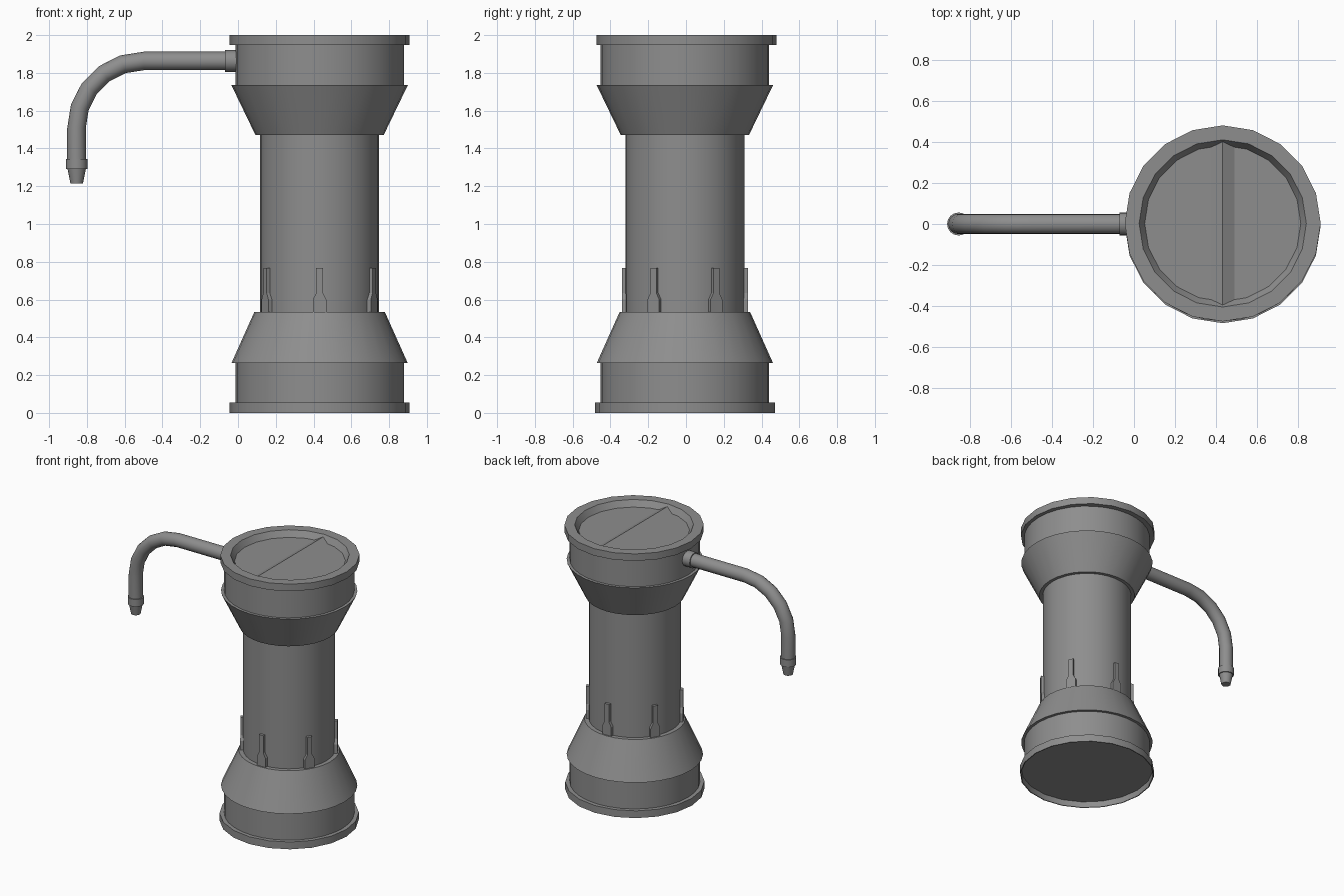
import bpy, bmesh
from math import sin, cos, pi, radians
from mathutils import Vector, Matrix

if "Cube" in bpy.data.objects:
    bpy.data.objects.remove(bpy.data.objects["Cube"])

grey = bpy.data.materials.new("plain_grey")
grey.use_nodes = True
colour = (0.27, 0.27, 0.27, 1)
grey.diffuse_color = colour
grey.node_tree.nodes["Principled BSDF"].inputs["Base Color"].default_value = colour


def finish(name, bm, smooth=True):
    bmesh.ops.recalc_face_normals(bm, faces=bm.faces)
    mesh = bpy.data.meshes.new(name)
    bm.to_mesh(mesh)
    bm.free()
    mesh.materials.append(grey)
    obj = bpy.data.objects.new(name, mesh)
    bpy.context.collection.objects.link(obj)
    if smooth:
        bpy.ops.object.select_all(action="DESELECT")
        obj.select_set(True)
        bpy.context.view_layer.objects.active = obj
        bpy.ops.object.shade_smooth_by_angle(angle=radians(30))
    return obj


def skin(bm, rings):
    """Join rings of vertices into a closed tube."""
    n = len(rings[0])
    for a, b in zip(rings, rings[1:]):
        for i in range(n):
            j = (i + 1) % n
            bm.faces.new((a[i], a[j], b[j], b[i]))
    bm.faces.new(rings[0])
    bm.faces.new(rings[-1])


def lathe(name, profile, sides, matrix):
    """Revolve (radius, height) points about the local z axis."""
    bm = bmesh.new()
    rings = [[bm.verts.new(matrix @ Vector((r * cos(2 * pi * i / sides), r * sin(2 * pi * i / sides), z)))
              for i in range(sides)] for r, z in profile]
    skin(bm, rings)
    return finish(name, bm)


# Body: base with a hollow underside, column and head
body = Matrix.Translation((0.432, -0.006, 0))
lathe("base_rim", [(0.468, 0.045), (0.47, 0), (0.477, 0), (0.477, 0.055), (0.44, 0.055)], 20, body)
lathe("base_body", [(0.446, 0.05), (0.446, 0.263), (0.467, 0.263), (0.346, 0.533)], 32, body)
lathe("column", [(0.315, 0.5), (0.315, 1.5)], 32, body)
lathe("head_body", [(0.339, 1.47), (0.467, 1.735), (0.446, 1.735), (0.446, 1.95)], 32, body)

# Lid with a sunken floor and a raised grip
top = Matrix.Translation((0.432, 0.003, 0))
lathe("lid", [(0.43, 1.947), (0.477, 1.947), (0.477, 2.0), (0.407, 2.0), (0.38, 1.955)], 20, top)
bm = bmesh.new()
for s in (-1, 1):
    for x, y, z in ((0, 0.397, 1.984), (0.057, 0.376, 1.9545), (-0.057, 0.376, 1.9545)):
        bm.verts.new(top @ Vector((x, s * y, z)))
bmesh.ops.convex_hull(bm, input=bm.verts)
finish("lid_grip", bm, smooth=False)

# Clips around the foot of the column
half = [(0.036, 0.52), (0.036, 0.6), (0.018, 0.635), (0.018, 0.768)]
outline = half + [(-x, z) for x, z in reversed(half)]
for k in range(6):
    turn = body @ Matrix.Rotation(k * pi / 3, 4, "Z")
    bm = bmesh.new()
    skin(bm, [[bm.verts.new(turn @ Vector((x, y, z))) for x, z in outline] for y in (-0.3, -0.334)])
    finish(f"clip_{k + 1}", bm, smooth=False)

# Spout pipe: straight run, bend, drop
bend, pipe_r, sides = 0.355, 0.049, 16
path = [(0.02, 1.863, 0)]
path += [(-0.5 - bend * sin(a), 1.508 + bend * cos(a), a) for a in (i * pi / 10 for i in range(6))]
path += [(-0.855, 1.32, pi / 2)]
bm = bmesh.new()
rings = []
for x, z, a in path:
    out = Vector((-sin(a), 0, cos(a)))
    rings.append([bm.verts.new(Vector((x, 0, z)) + pipe_r * (out * cos(t) + Vector((0, sin(t), 0))))
                  for t in (2 * pi * i / sides for i in range(sides))])
skin(bm, rings)
finish("spout_pipe", bm)

# Pipe collar and nozzle
sideways = Matrix.Translation((0, 0, 1.863)) @ Matrix.Rotation(pi / 2, 4, "Y")
lathe("pipe_collar", [(0.057, -0.07), (0.057, 0.02)], sides, sideways)
lathe("nozzle", [(0.033, 1.215), (0.048, 1.29), (0.056, 1.29), (0.056, 1.345)], sides,
      Matrix.Translation((-0.854, 0, 0)))
